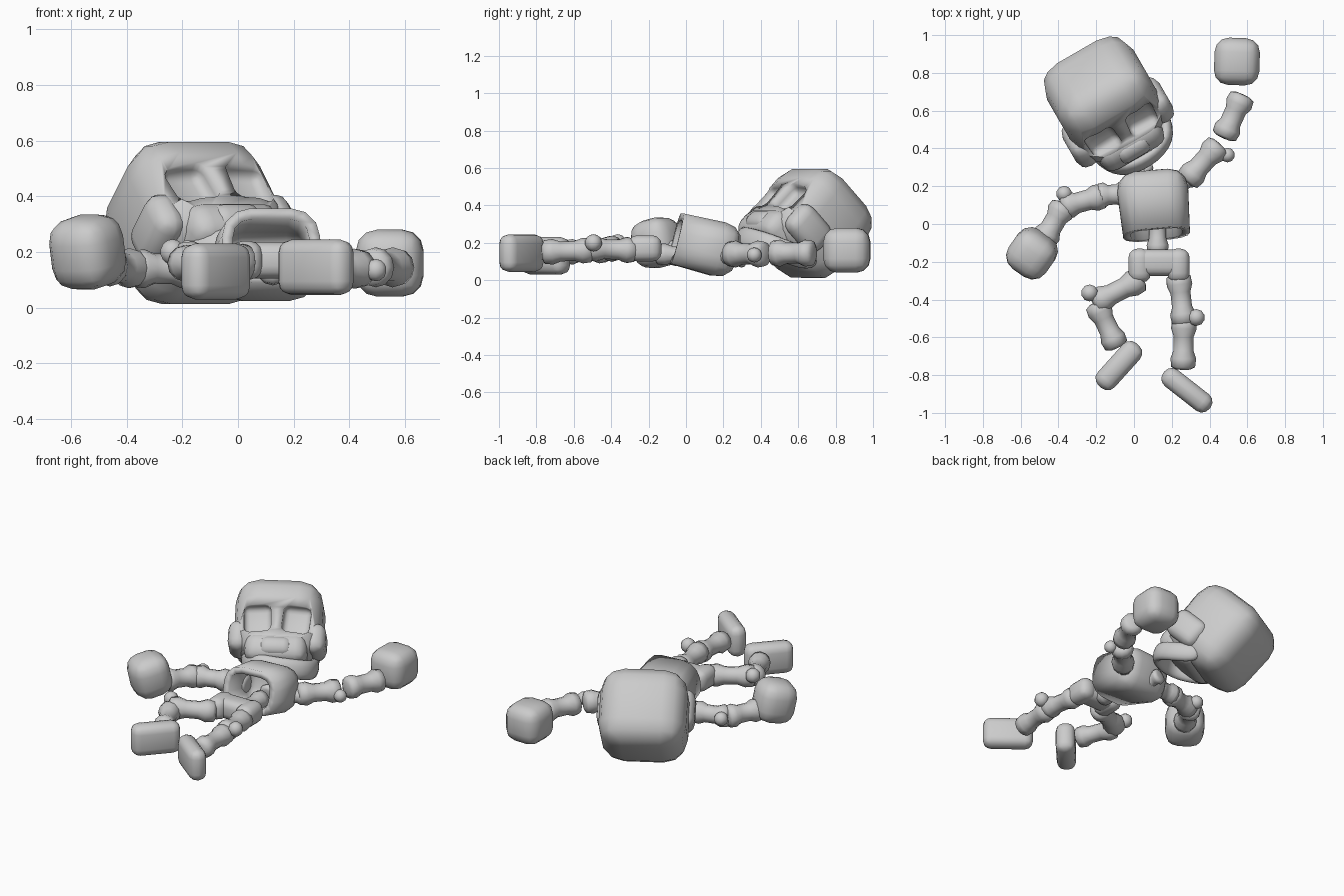
import bpy, bmesh
from math import radians, pi
from mathutils import Matrix, Vector

if "Cube" in bpy.data.objects:
    bpy.data.objects.remove(bpy.data.objects["Cube"], do_unlink=True)

bone_grey = bpy.data.materials.new("bone grey")
bone_grey.use_nodes = True
COLOUR = (0.6, 0.6, 0.6, 1)
bone_grey.diffuse_color = COLOUR
bone_grey.node_tree.nodes["Principled BSDF"].inputs["Base Color"].default_value = COLOUR


def finish(name, bm, matrix):
    """Turn a bmesh into a smooth grey object."""
    bmesh.ops.recalc_face_normals(bm, faces=bm.faces)
    for f in bm.faces:
        f.smooth = True
    me = bpy.data.meshes.new(name)
    bm.to_mesh(me)
    bm.free()
    me.materials.append(bone_grey)
    ob = bpy.data.objects.new(name, me)
    bpy.context.collection.objects.link(ob)
    ob.matrix_world = matrix
    return ob


def frame(loc, pitch=0, turn=0, roll=0):
    return (Matrix.Translation(loc) @ Matrix.Rotation(radians(turn), 4, 'Z')
            @ Matrix.Rotation(radians(pitch), 4, 'X') @ Matrix.Rotation(radians(roll), 4, 'Y'))


def block(name, size, bevel, matrix, taper=1.0, open_end=False, wall=0):
    """Rounded box; taper scales the lower end, open_end hollows it from below."""
    bm = bmesh.new()
    bmesh.ops.create_cube(bm, size=1, matrix=Matrix.Diagonal((*size, 1)))
    for v in bm.verts:
        if v.co.z < 0:
            v.co.x *= taper
            v.co.y *= taper
    edges = [e for e in bm.edges
             if not (open_end and all(v.co.z < 0 for v in e.verts))]
    if open_end:
        low = [f for f in bm.faces if all(v.co.z < 0 for v in f.verts)]
        bmesh.ops.delete(bm, geom=low, context='FACES_ONLY')
    bmesh.ops.bevel(bm, geom=edges, offset=bevel, segments=3, profile=0.5, affect='EDGES')
    ob = finish(name, bm, matrix)
    if wall:
        mod = ob.modifiers.new("wall", 'SOLIDIFY')
        mod.thickness = wall
    return ob


def bone(name, start, end, r):
    """Dumbbell-shaped bone turned around the line from start to end."""
    a, b = Vector(start), Vector(end)
    length = (b - a).length
    half = [(-0.03, 0), (-0.02, 0.55), (0.03, 0.93), (0.2, 1), (0.36, 0.78)]
    profile = half + [(1 - t, s) for t, s in reversed(half)]
    bm = bmesh.new()
    vs = [bm.verts.new((s * r, 0, t * length)) for t, s in profile]
    chain = [bm.edges.new(p) for p in zip(vs, vs[1:])]
    bmesh.ops.spin(bm, geom=vs + chain, cent=(0, 0, 0), axis=(0, 0, 1), angle=2 * pi, steps=12)
    bmesh.ops.remove_doubles(bm, verts=bm.verts, dist=0.0005)
    turn = (b - a).to_track_quat('Z', 'Y').to_matrix().to_4x4()
    return finish(name, bm, Matrix.Translation(a) @ turn)


def knob(name, loc, r):
    bm = bmesh.new()
    bmesh.ops.create_uvsphere(bm, u_segments=10, v_segments=7, radius=r)
    return finish(name, bm, Matrix.Translation(loc))


def band(name, path, thick, height, matrix):
    """U-shaped band with a box section, softened by subdivision."""
    bm = bmesh.new()
    rings = []
    for x, y, z in path:
        p = Vector((x, y, z))
        inward = Vector((-x, max(0, 0.1 - y), 0)).normalized() * thick
        up = Vector((0, 0, height / 2))
        rings.append([bm.verts.new(c) for c in (p - up, p + up, p + inward + up, p + inward - up)])
    for r, s in zip(rings, rings[1:]):
        for i in range(4):
            j = (i + 1) % 4
            bm.faces.new((r[i], r[j], s[j], s[i]))
    bm.faces.new(rings[0])
    bm.faces.new(rings[-1])
    ob = finish(name, bm, matrix)
    ob.modifiers.new("soften", 'SUBSURF').levels = 2
    ob.modifiers["soften"].render_levels = 2
    return ob


# Skull, tilted back and turned
HEAD = frame((-0.07, 0.51, 0.45), pitch=-45, turn=30)


def on_head(loc, **kw):
    return HEAD @ frame(loc, **kw)


cranium = block("cranium", (0.53, 0.5, 0.51), 0.145, on_head((0, 0.225, 0.018)), taper=0.99)
for side, label in ((-1, "right"), (1, "left")):
    # eye sockets cut into the face
    cutter = block("socket_cutter", (0.165, 0.2, 0.17), 0.035, on_head((side * 0.118, -0.055, -0.015), roll=side * 4))
    cutter.hide_render = True
    cut = cranium.modifiers.new(label + " socket", 'BOOLEAN')
    cut.operation, cut.object = 'DIFFERENCE', cutter
    bpy.context.view_layer.update()
    bpy.context.view_layer.objects.active = cranium
    bpy.ops.object.modifier_apply(modifier=cut.name)
    bpy.data.objects.remove(cutter, do_unlink=True)
    block(label + "_cheek", (0.13, 0.25, 0.19), 0.06, on_head((side * 0.23, 0.145, -0.1)))
block("upper_jaw", (0.38, 0.3, 0.18), 0.07, on_head((0, 0.12, -0.185)))
block("nose", (0.2, 0.12, 0.12), 0.05, on_head((0, 0.015, -0.185)))

# Lower jaw hanging open, swung to its left
band("lower_jaw", [(-0.23, 0.3, 0.02), (-0.25, 0.12, 0), (-0.19, -0.04, 0), (0, -0.09, 0),
                   (0.19, -0.04, 0), (0.25, 0.12, 0), (0.23, 0.3, 0.02)],
     0.08, 0.13, on_head((0.035, 0.045, -0.3), pitch=25, turn=6, roll=4))

# Torso
block("ribcage", (0.385, 0.3, 0.34), 0.105, frame((0.105, 0.11, 0.182), pitch=-104, turn=5),
      taper=0.92, open_end=True, wall=0.04)
bone("neck", (0.07, 0.2, 0.1), (0.05, 0.31, 0.12), 0.05)
bone("spine", (0.125, 0.08, 0.13), (0.125, -0.16, 0.14), 0.058)
block("pelvis", (0.31, 0.14, 0.13), 0.045, frame((0.13, -0.205, 0.17)))
for x, label in ((0.03, "right"), (0.235, "left")):
    block(label + "_hip", (0.12, 0.18, 0.14), 0.05, frame((x, -0.22, 0.17)))

# Arms
bone("right_shoulder", (-0.04, 0.16, 0.14), (-0.19, 0.15, 0.14), 0.068)
bone("right_upper_arm", (-0.16, 0.15, 0.14), (-0.38, 0.09, 0.14), 0.07)
bone("right_forearm", (-0.37, 0.1, 0.14), (-0.48, -0.09, 0.15), 0.072)
knob("right_elbow", (-0.37, 0.16, 0.15), 0.043)
block("right_hand", (0.24, 0.24, 0.26), 0.085, frame((-0.54, -0.155, 0.2), turn=-35, pitch=12))
bone("left_shoulder", (0.2, 0.18, 0.13), (0.31, 0.26, 0.13), 0.06)
bone("left_upper_arm", (0.28, 0.23, 0.14), (0.45, 0.42, 0.14), 0.072)
bone("left_forearm", (0.475, 0.46, 0.145), (0.575, 0.68, 0.145), 0.072)
knob("left_elbow", (0.495, 0.365, 0.135), 0.04)
block("left_hand", (0.24, 0.25, 0.24), 0.075, frame((0.545, 0.86, 0.16), turn=-2))

# Legs
bone("right_thigh", (0.04, -0.29, 0.16), (-0.21, -0.42, 0.17), 0.07)
bone("right_shin", (-0.2, -0.42, 0.16), (-0.09, -0.65, 0.15), 0.068)
knob("right_knee", (-0.235, -0.365, 0.2), 0.046)
block("right_foot", (0.3, 0.12, 0.2), 0.05, frame((-0.08, -0.75, 0.13), turn=48))
bone("left_thigh", (0.235, -0.27, 0.16), (0.265, -0.53, 0.17), 0.068)
bone("left_shin", (0.265, -0.5, 0.16), (0.26, -0.765, 0.15), 0.068)
knob("left_knee", (0.33, -0.495, 0.2), 0.046)
block("left_foot", (0.31, 0.11, 0.2), 0.05, frame((0.28, -0.88, 0.145), turn=-38))
